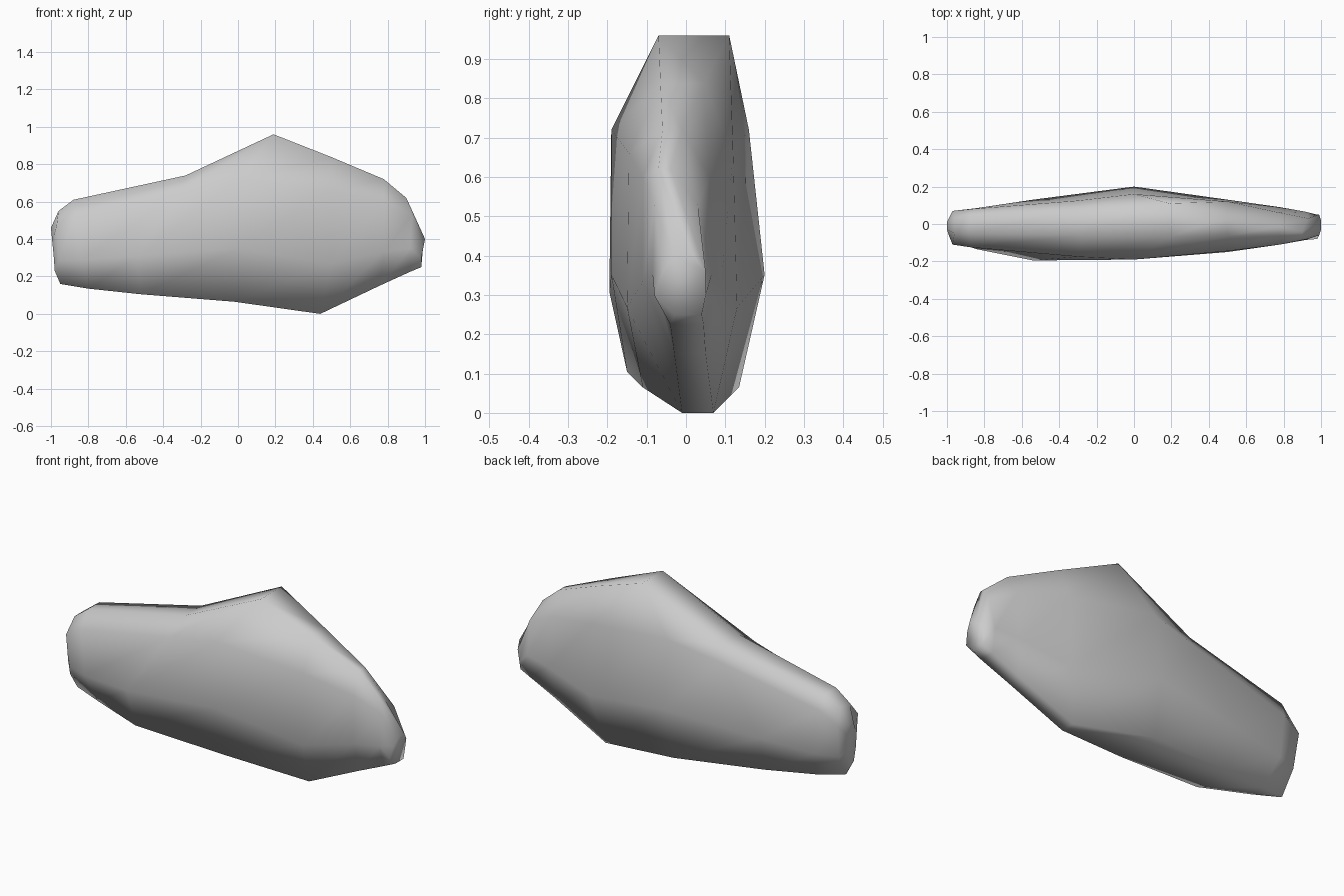
import bpy, bmesh

cube = bpy.data.objects.get("Cube")
if cube:
    bpy.data.objects.remove(cube)

stone = bpy.data.materials.new("pale_grey_stone")
stone.use_nodes = True
grey = (0.6, 0.6, 0.6, 1)
stone.diffuse_color = grey
stone.node_tree.nodes["Principled BSDF"].inputs["Base Color"].default_value = grey

# Cross-sections along the length: bottom (x, z), lower flank x, upper flank (x, z),
# top (x, z), then (front, back) depths of the same four levels
sections = [
    ((-.98, .23), -.985, (-.99, .4), (-1, .46), (-.06, -.04), (-.07, -.02), (-.06, .01), (-.03, .01)),
    ((-.95, .16), -.96, (-.97, .47), (-.96, .55), (-.04, -.03), (-.085, .04), (-.11, .07), (-.05, .03)),
    ((-.8, .135), -.84, (-.87, .53), (-.88, .61), (-.075, .01), (-.135, .085), (-.125, .08), (-.05, .05)),
    ((-.52, .105), -.54, (-.3, .66), (-.28, .74), (-.15, .06), (-.195, .13), (-.175, .125), (-.06, .08)),
    ((-.02, .065), 0, (0, .72), (.19, .96), (-.11, .135), (-.19, .2), (-.19, .16), (-.07, .11)),
    ((.44, 0), .5, (.5, .66), (.5, .838), (-.01, .07), (-.15, .13), (-.145, .12), (-.065, .045)),
    ((.76, .152), .78, (.78, .6), (.78, .72), (-.03, .05), (-.11, .09), (-.11, .06), (-.06, -.01)),
    ((.92, .225), .92, (.93, .53), (.9, .62), (-.04, .045), (-.085, .065), (-.08, .03), (-.07, -.04)),
    ((.98, .25), .98, (.99, .36), (1, .4), (-.03, .04), (-.08, .05), (-.06, .05), (-.03, .02)),
]


def ring(bm, bottom, lower_x, upper, top, *depths):
    """One eight-sided loop, running up the front and down the back."""
    lower = (lower_x, bottom[1] + (top[1] - bottom[1]) * .32)
    levels = [bottom, lower, upper, top]
    front = [(x, pair[0], z) for (x, z), pair in zip(levels, depths)]
    back = [(x, pair[1], z) for (x, z), pair in zip(levels, depths)]
    return [bm.verts.new(point) for point in front + back[::-1]]


# Skin the sections and close both ends
bm = bmesh.new()
rings = [ring(bm, *section) for section in sections]
for a, b in zip(rings, rings[1:]):
    for i in range(len(a)):
        j = (i + 1) % len(a)
        bm.faces.new((a[i], a[j], b[j], b[i]))
for end in (rings[0], rings[-1]):
    bm.faces.new(end)
bmesh.ops.recalc_face_normals(bm, faces=bm.faces)
for face in bm.faces:
    face.smooth = True

mesh = bpy.data.meshes.new("rock")
bm.to_mesh(mesh)
bm.free()
mesh.materials.append(stone)
rock = bpy.data.objects.new("rock", mesh)
bpy.context.collection.objects.link(rock)
